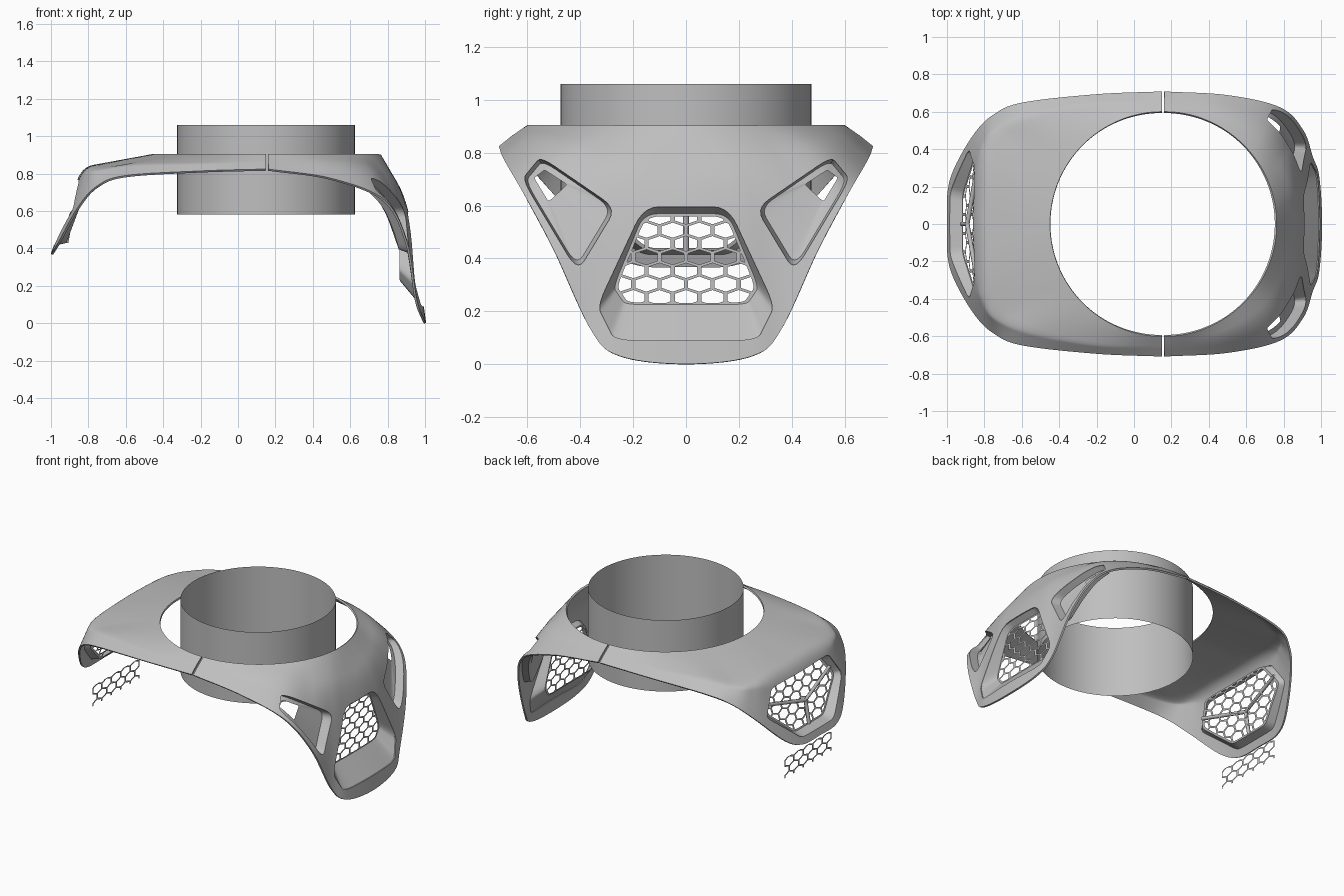
import bpy
import bmesh
import math
from mathutils import Vector
from mathutils.bvhtree import BVHTree

default = bpy.data.objects.get("Cube")
if default:
    bpy.data.objects.remove(default, do_unlink=True)

grey = bpy.data.materials.new("light_grey")
grey.use_nodes = True
grey.diffuse_color = (0.52, 0.52, 0.52, 1)
grey.node_tree.nodes["Principled BSDF"].inputs["Base Color"].default_value = grey.diffuse_color


def add_object(name, bm, smooth=True):
    mesh = bpy.data.meshes.new(name)
    bm.to_mesh(mesh)
    bm.free()
    mesh.materials.append(grey)
    obj = bpy.data.objects.new(name, mesh)
    bpy.context.collection.objects.link(obj)
    if smooth:
        smooth_shade(obj)
    return obj


def smooth_shade(obj):
    bpy.ops.object.select_all(action="DESELECT")
    obj.select_set(True)
    bpy.context.view_layer.objects.active = obj
    bpy.ops.object.shade_smooth_by_angle(angle=math.radians(35))


def loft(rings, closed=True, caps=False):
    """Skin matching rows of points with quads."""
    bm = bmesh.new()
    rows = [[bm.verts.new(p) for p in ring] for ring in rings]
    count = len(rows[0])
    for a, b in zip(rows, rows[1:]):
        for i in range(count if closed else count - 1):
            j = (i + 1) % count
            bm.faces.new((a[i], a[j], b[j], b[i]))
    if caps:
        bm.faces.new(rows[0])
        bm.faces.new(rows[-1])
        bmesh.ops.recalc_face_normals(bm, faces=bm.faces)
    return bm


def mirrored(half):
    """Close a (y, z) half outline across y = 0."""
    return half + [(-y, z) for y, z in reversed(half)]


def rounded(poly, r=0.18, steps=5):
    """Round the corners of an outline and subdivide its straight runs."""
    pts = [Vector(p) for p in poly]
    out = []
    for i, p in enumerate(pts):
        before, after = pts[i - 1], pts[(i + 1) % len(pts)]
        a, b = p.lerp(before, r), p.lerp(after, r)
        for k in range(steps + 1):
            t = k / steps
            out.append(a.lerp(p, t).lerp(p.lerp(b, t), t))
        out += [b.lerp(after.lerp(p, r), k / steps) for k in range(1, steps)]
    return out


def shrink(outline, factor):
    centre = sum(outline, Vector((0, 0))) / len(outline)
    return [centre.lerp(p, factor) for p in outline]


def spline(keys, t):
    """Smooth interpolation through a list of vectors."""
    i = min(int(t), len(keys) - 2)
    f = t - i
    b, c = keys[i], keys[i + 1]
    a = keys[i - 1] if i else b * 2 - c
    d = keys[i + 2] if i + 2 < len(keys) else c * 2 - b
    return b + (c - a) * f / 2 + (a * 2 - b * 5 + c * 4 - d) * f * f / 2 \
        + (b * 3 - a - c * 3 + d) * f ** 3 / 2


def shell_sheet(cx, stations, corner):
    """Loft from the round neck over a shoulder to the lower edge."""
    centre, radius = Vector((cx, 0, 0.9)), 0.597
    half = []
    for angle, shoulder, edge in stations:
        a = math.radians(angle)
        rim = centre + radius * Vector((math.cos(a), math.sin(a), 0))
        half.append([rim, Vector(shoulder), Vector(edge)])
    flip = [[Vector((p.x, -p.y, p.z)) for p in st] for st in reversed(half[:-1])]
    full = half + flip
    rows = []
    columns = 140
    for c in range(columns + 1):
        t = c / columns * (len(full) - 1)
        rim, mid, edge = (spline([st[k] for st in full], t) for k in range(3))
        rim = centre + (rim - centre).normalized() * radius
        a, b = mid.lerp(rim, corner), mid.lerp(edge, corner)
        row = [rim.lerp(a, k / 6) for k in range(6)]
        row += [a.lerp(mid, k / 8).lerp(mid.lerp(b, k / 8), k / 8) for k in range(8)]
        row += [b.lerp(edge, k / 10) for k in range(11)]
        rows.append(row)
    return loft(rows, closed=False)


def cut_shell(name, sheet, outlines, x_range):
    """Thicken a sheet and cut openings along x."""
    obj = add_object(name, sheet, smooth=False)
    solid = obj.modifiers.new("thickness", "SOLIDIFY")
    solid.thickness, solid.offset = 0.012, 0
    cutters = []
    for outline in outlines:
        rings = [[(x, p.x, p.y) for p in outline] for x in x_range]
        cutter = add_object("cutter", loft(rings, caps=True), smooth=False)
        cutter.hide_render = True
        mod = obj.modifiers.new("opening", "BOOLEAN")
        mod.operation, mod.solver, mod.object = "DIFFERENCE", "EXACT", cutter
        cutters.append(cutter)
    graph = bpy.context.evaluated_depsgraph_get()
    mesh = bpy.data.meshes.new_from_object(obj.evaluated_get(graph))
    obj.modifiers.clear()
    obj.data = mesh
    for cutter in cutters:
        bpy.data.objects.remove(cutter, do_unlink=True)
    smooth_shade(obj)


def projector(sheet, side):
    """Return a function giving the sheet's x at (y, z), seen from one end."""
    tree = BVHTree.FromBMesh(sheet)

    def hit(y, z):
        where = tree.ray_cast(Vector((2 * side, y, z)), Vector((-side, 0, 0)))[0]
        return where.x if where else 0.9 * side
    return hit


def on(depth, outline):
    return [(depth(p.x, p.y), p.x, p.y) for p in outline]


def honeycomb(name, outline, depth, w=0.05, h=0.034):
    """Flat lattice of hexagonal rings trimmed to a convex outline."""
    bm = bmesh.new()
    shape = [(0, h), (w, h / 2), (w, -h / 2), (0, -h), (-w, -h / 2), (-w, h / 2)]
    for r in range(20):
        for c in range(-6, 7):
            y, z = 2 * w * c + w * (r % 2), 0.15 + 1.5 * h * r
            rings = [[bm.verts.new((0, y + a * s, z + b * s)) for a, b in shape]
                     for s in (1, 0.84)]
            for i in range(6):
                j = (i + 1) % 6
                bm.faces.new((rings[0][i], rings[0][j], rings[1][j], rings[1][i]))
    centre = sum(outline, Vector((0, 0))) / len(outline)
    for p, q in zip(outline, outline[1:] + outline[:1]):
        normal = Vector((q.y - p.y, p.x - q.x))
        if normal.dot(p - centre) < 0:
            normal.negate()
        bmesh.ops.bisect_plane(bm, geom=bm.verts[:] + bm.edges[:] + bm.faces[:],
                               plane_co=(0, *p), plane_no=(0, *normal), clear_outer=True)
    bmesh.ops.remove_doubles(bm, verts=bm.verts, dist=0.0005)
    for v in bm.verts:
        v.co.x = depth(v.co.y, v.co.z)
    return add_object(name, bm, smooth=False)


# Neck ring
bm = bmesh.new()
bmesh.ops.create_cone(bm, cap_ends=False, segments=128, radius1=0.475, radius2=0.475, depth=0.48)
bmesh.ops.translate(bm, verts=bm.verts, vec=(0.15, 0, 0.82))
add_object("neck_ring", bm)

# Nose half: neck angle, shoulder, lower edge
nose = shell_sheet(0.161, [
    (90, (0.161, 0.655, 0.86), (0.161, 0.705, 0.82)),
    (60, (0.48, 0.6, 0.855), (0.5, 0.685, 0.77)),
    (40, (0.7, 0.5, 0.82), (0.78, 0.62, 0.655)),
    (25, (0.82, 0.37, 0.74), (0.9, 0.5, 0.43)),
    (12, (0.88, 0.24, 0.69), (0.95, 0.36, 0.13)),
    (5, (0.9, 0.12, 0.66), (0.985, 0.25, 0.03)),
    (0, (0.91, 0, 0.64), (1, 0, 0))], 0.4)
nose_x = projector(nose, 1)

scoop = rounded(mirrored([(0.16, 0.595), (0.335, 0.22), (0.27, 0.09)]))
grille = rounded(mirrored([(0.16, 0.57), (0.275, 0.29), (0.23, 0.225)]))
vent = rounded([(0.55, 0.785), (0.265, 0.59), (0.41, 0.35), (0.62, 0.7)])
vent_hole = rounded([(0.535, 0.735), (0.45, 0.68), (0.52, 0.615), (0.575, 0.705)], 0.1)


def grille_x(y, z):
    return 0.87 - 0.1 * y * y


def vent_x(y, z):
    return nose_x(y, z) - 0.05


# Intake scoop and its grille
add_object("scoop_walls", loft([on(nose_x, scoop), on(grille_x, grille),
                                on(grille_x, shrink(grille, 0.95))]))
honeycomb("nose_grille", grille, grille_x)

# Side vents with a small window in the floor
openings = [scoop]
for side, label in ((1, "left"), (-1, "right")):
    outer, hole = ([Vector((side * p.x, p.y)) for p in ring] for ring in (vent, vent_hole))
    openings.append(outer)
    add_object(label + "_vent", loft([on(nose_x, outer), on(vent_x, shrink(outer, 0.92)),
                                      on(vent_x, hole)]))
cut_shell("nose_shell", nose, openings, (0.4, 1.3))

# Tail half
tail = shell_sheet(0.149, [
    (90, (0.149, 0.655, 0.86), (0.149, 0.705, 0.82)),
    (115, (-0.2, 0.645, 0.85), (-0.2, 0.69, 0.81)),
    (135, (-0.55, 0.58, 0.845), (-0.6, 0.645, 0.785)),
    (150, (-0.74, 0.5, 0.82), (-0.75, 0.58, 0.73)),
    (160, (-0.8, 0.41, 0.82), (-0.85, 0.48, 0.62)),
    (168, (-0.82, 0.32, 0.825), (-0.95, 0.31, 0.44)),
    (174, (-0.825, 0.18, 0.83), (-0.99, 0.18, 0.375)),
    (180, (-0.83, 0, 0.83), (-0.995, 0, 0.37))], 0.15)
tail_x = projector(tail, -1)
frame = rounded(mirrored([(0.3, 0.765), (0.4, 0.61), (0.17, 0.415)]), 0.12)
screen = shrink(frame, 0.92)


def screen_x(y, z):
    return -0.79 - 0.375 * (0.77 - z)


add_object("tail_frame", loft([on(tail_x, frame), on(screen_x, screen),
                               on(screen_x, shrink(screen, 0.94))]))
honeycomb("tail_grille", screen, screen_x)
cut_shell("tail_shell", tail, [frame], (-1.3, -0.72))

# Three ribs meeting in the middle of the tail grille
ribs = bpy.data.curves.new("tail_ribs", "CURVE")
ribs.dimensions = "3D"
ribs.bevel_depth, ribs.bevel_resolution = 0.012, 1
for y, z in ((0.34, 0.66), (-0.34, 0.66), (0, 0.43)):
    line = ribs.splines.new("POLY")
    line.points.add(1)
    line.points[0].co = (screen_x(0, 0.58) - 0.03, 0, 0.58, 1)
    line.points[1].co = (screen_x(y, z), y, z, 1)
ribs.materials.append(grey)
bpy.context.collection.objects.link(bpy.data.objects.new("tail_ribs", ribs))

# Loose lattice strip below the tail
strip = [Vector(p) for p in mirrored([(0.25, 0.15), (0.25, 0.285)])]
honeycomb("lattice_strip", strip, lambda y, z: -0.91)
